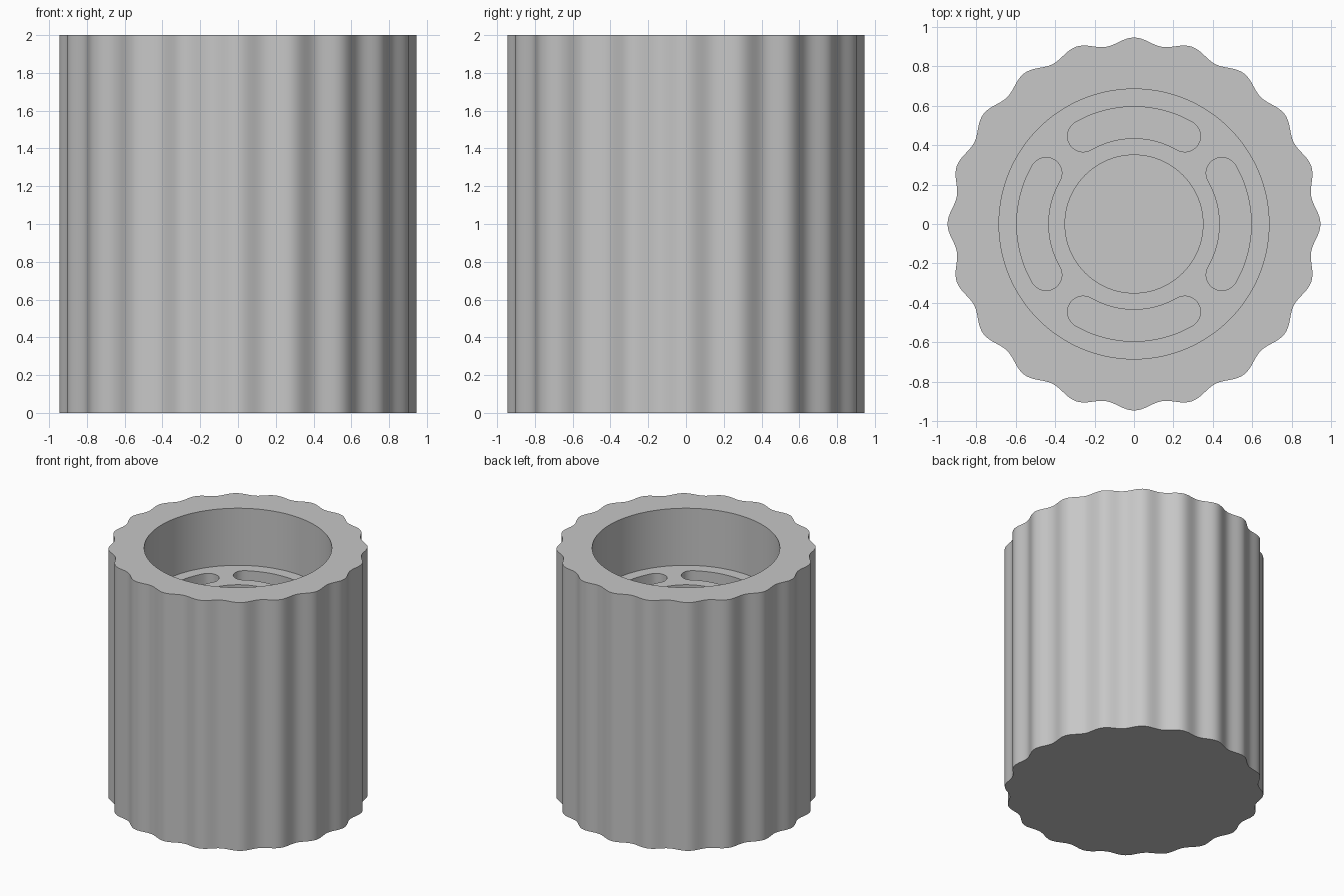
import bpy, bmesh
from math import cos, sin, pi, radians

cube = bpy.data.objects.get("Cube")
if cube:
    bpy.data.objects.remove(cube, do_unlink=True)

HEIGHT, FLOOR, POCKET = 2.0, 1.54, 1.1
LOBES, STEPS = 20, 16

grey = bpy.data.materials.new("plain_grey")
grey.use_nodes = True
colour = (0.57, 0.57, 0.57, 1)
grey.diffuse_color = colour
grey.node_tree.nodes["Principled BSDF"].inputs["Base Color"].default_value = colour


def prism(name, outline, z0, z1):
    """Extrude a counter-clockwise outline from z0 to z1."""
    bm = bmesh.new()
    base = bm.faces.new([bm.verts.new((x, y, z0)) for x, y in outline])
    top = bmesh.ops.extrude_face_region(bm, geom=[base], use_keep_orig=True)["geom"]
    verts = [v for v in top if isinstance(v, bmesh.types.BMVert)]
    bmesh.ops.translate(bm, verts=verts, vec=(0, 0, z1 - z0))
    bmesh.ops.recalc_face_normals(bm, faces=bm.faces)
    mesh = bpy.data.meshes.new(name)
    bm.to_mesh(mesh)
    bm.free()
    mesh.materials.append(grey)
    obj = bpy.data.objects.new(name, mesh)
    bpy.context.collection.objects.link(obj)
    return obj


def arc(cx, cy, r, start, end, n):
    return [(cx + r * cos(start + (end - start) * i / n),
             cy + r * sin(start + (end - start) * i / n)) for i in range(n + 1)]


def circle(r, n=128):
    return arc(0, 0, r, 0, 2 * pi, n)[:-1]


def curved_slot(mid, r, half, turn):
    """Outline of an arc-shaped slot with round ends."""
    a, b = turn - half, turn + half
    outer = arc(0, 0, mid + r, a, b, 28)
    end_b = arc(mid * cos(b), mid * sin(b), r, b, b + pi, 16)
    inner = arc(0, 0, mid - r, b, a, 28)
    end_a = arc(mid * cos(a), mid * sin(a), r, a + pi, a + 2 * pi, 16)
    return outer + end_b[1:-1] + inner + end_a[1:-1]


# Fluted solid body
outline = []
for i in range(LOBES * STEPS):
    t = 2 * pi * i / (LOBES * STEPS)
    r = 0.928 + 0.018 * cos(LOBES * t)
    outline.append((r * cos(t), r * sin(t)))
body = prism("fluted_body", outline, 0, HEIGHT)

# Wide bore, centre hole and four curved slots
cutters = [prism("bore_cutter", circle(0.685), FLOOR, HEIGHT + 0.1),
           prism("centre_hole_cutter", circle(0.35, 96), POCKET, FLOOR + 0.1)]
for k in range(4):
    cutters.append(prism("slot_cutter", curved_slot(0.515, 0.08, radians(30), k * pi / 2),
                         POCKET, FLOOR + 0.1))

bpy.ops.object.select_all(action="DESELECT")
body.select_set(True)
bpy.context.view_layer.objects.active = body
for cutter in cutters:
    mod = body.modifiers.new("cut", "BOOLEAN")
    mod.operation = "DIFFERENCE"
    mod.solver = "EXACT"
    mod.object = cutter
    bpy.ops.object.modifier_apply(modifier=mod.name)
    bpy.data.objects.remove(cutter, do_unlink=True)

bpy.ops.object.shade_smooth_by_angle(angle=radians(35))
